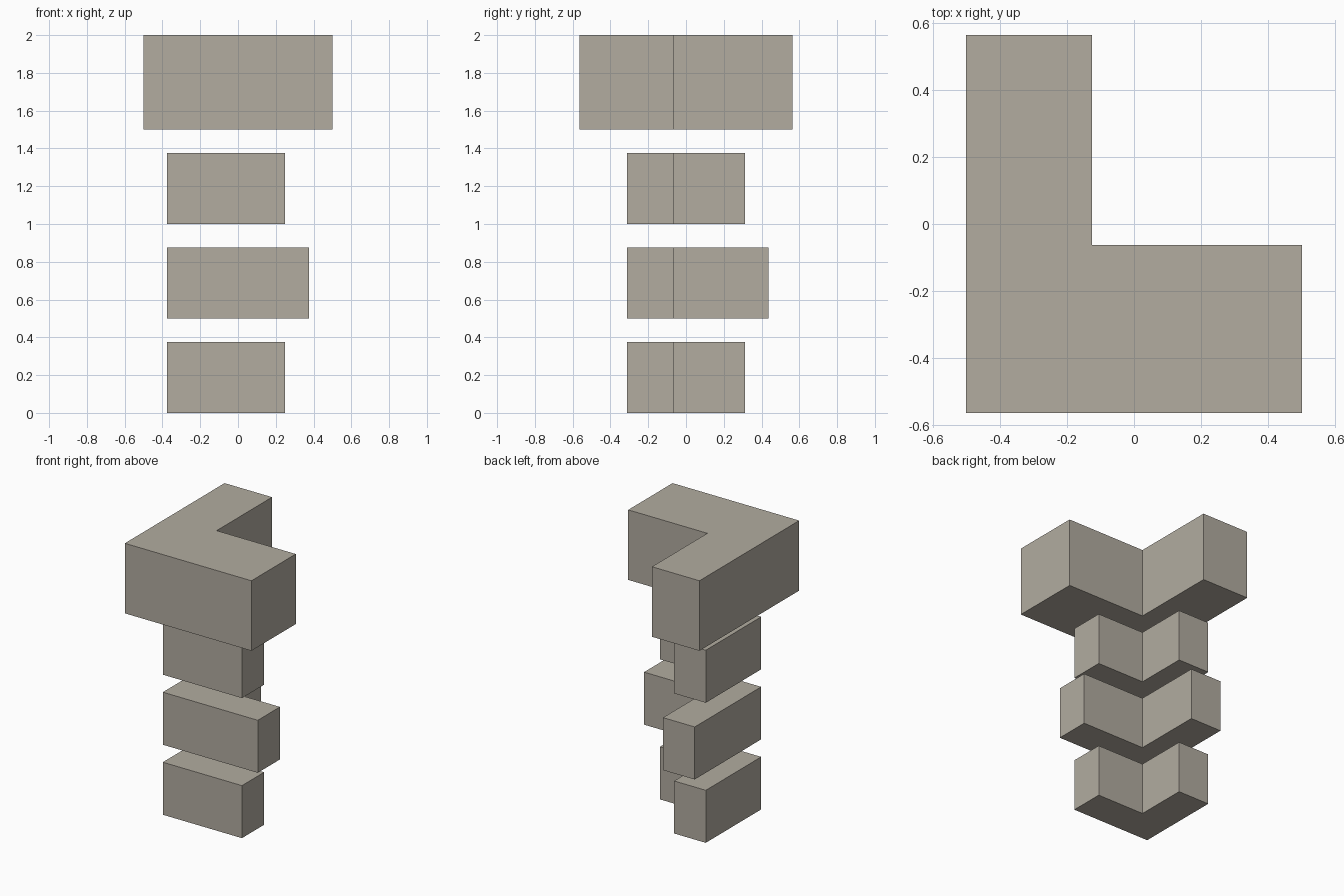
import bpy
import bmesh

if "Cube" in bpy.data.objects:
    bpy.data.objects.remove(bpy.data.objects["Cube"])

stone = bpy.data.materials.new("warm grey stone")
stone.diffuse_color = (0.445, 0.413, 0.353, 1)
stone.use_nodes = True
stone.node_tree.nodes["Principled BSDF"].inputs["Base Color"].default_value = stone.diffuse_color

# All blocks share the same inner corner of the L
INNER_X, INNER_Y = -0.125, -0.0625


def l_block(name, x0, x1, y0, y1, z0, z1):
    """Extrude an L-shaped profile from z0 up to z1."""
    profile = [(x0, y0), (x1, y0), (x1, INNER_Y),
               (INNER_X, INNER_Y), (INNER_X, y1), (x0, y1)]
    bm = bmesh.new()
    base = bm.faces.new([bm.verts.new((x, y, z0)) for x, y in profile])
    ext = bmesh.ops.extrude_face_region(bm, geom=[base], use_keep_orig=True)
    top = [v for v in ext["geom"] if isinstance(v, bmesh.types.BMVert)]
    bmesh.ops.translate(bm, verts=top, vec=(0, 0, z1 - z0))
    bmesh.ops.recalc_face_normals(bm, faces=bm.faces)
    mesh = bpy.data.meshes.new(name)
    bm.to_mesh(mesh)
    bm.free()
    mesh.materials.append(stone)
    bpy.context.collection.objects.link(bpy.data.objects.new(name, mesh))


# Floating corner blocks, bottom to top
l_block("bottom_block", -0.375, 0.25, -0.3125, 0.3125, 0, 0.375)
l_block("lower_middle_block", -0.375, 0.375, -0.3125, 0.4375, 0.5, 0.875)
l_block("upper_middle_block", -0.375, 0.25, -0.3125, 0.3125, 1.0, 1.375)
l_block("top_block", -0.5, 0.5, -0.5625, 0.5625, 1.5, 2.0)
